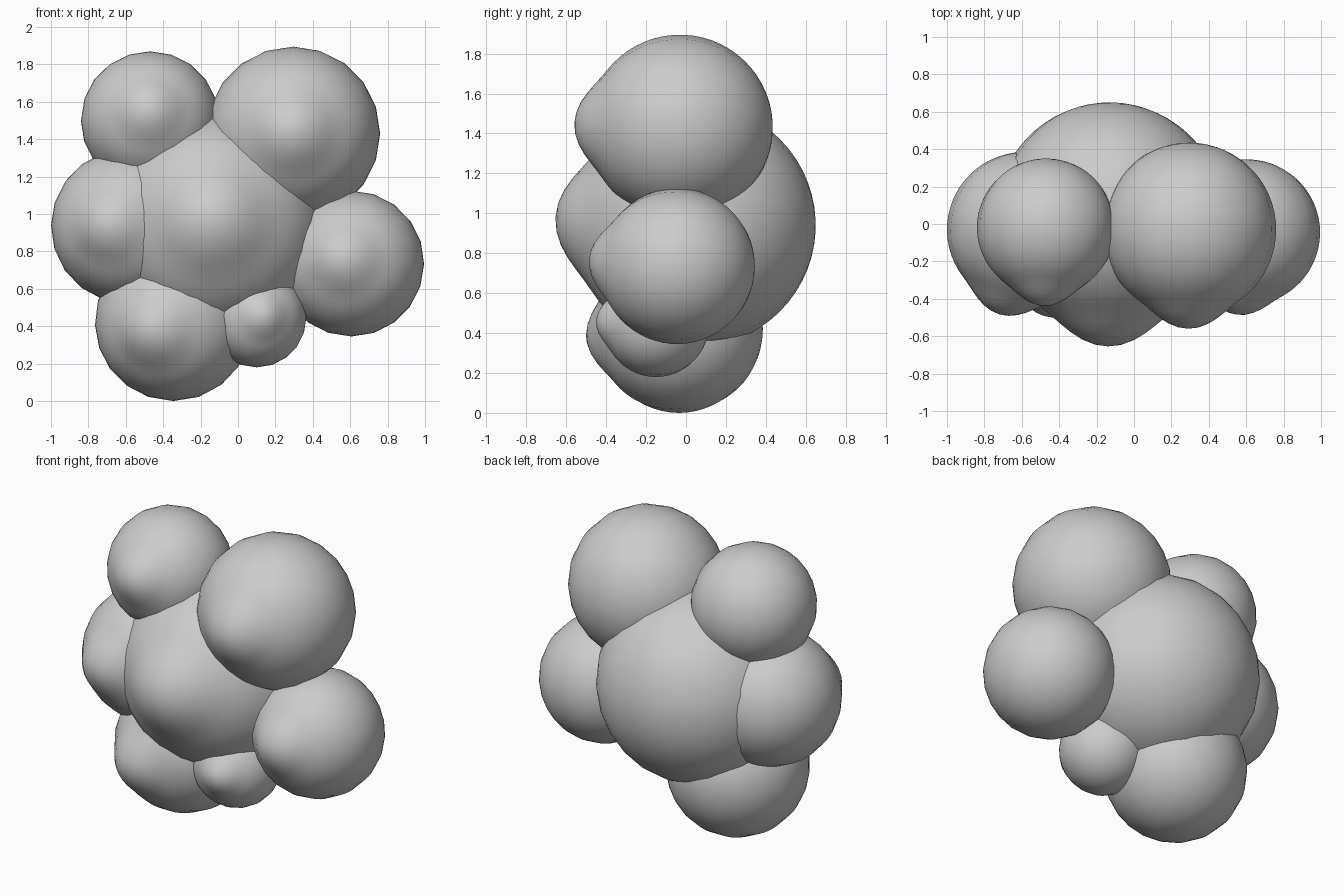
import bpy, bmesh, math
from mathutils import Vector

if "Cube" in bpy.data.objects:
    bpy.data.objects.remove(bpy.data.objects["Cube"])

SEGS, RINGS = 20, 30
BUMP_HEIGHT, BUMP_ANGLE = 0.14, math.radians(36)


def lobe(name, centre, radius, tip_x, tip_z):
    """Ball with a soft rounded tip; tip_x, tip_z is where the tip sits in front view."""
    bm = bmesh.new()
    rings = []
    for i in range(RINGS + 1):
        t = math.pi * i / RINGS
        r = radius
        if t < BUMP_ANGLE:
            r *= 1 + BUMP_HEIGHT * 0.5 * (1 + math.cos(math.pi * t / BUMP_ANGLE))
        if i in (0, RINGS):
            rings.append([bm.verts.new((0, 0, r * math.cos(t)))])
        else:
            rings.append([bm.verts.new((r * math.sin(t) * math.cos(a),
                                        r * math.sin(t) * math.sin(a),
                                        r * math.cos(t)))
                          for a in (2 * math.pi * k / SEGS for k in range(SEGS))])
    for a, b in zip(rings, rings[1:]):
        for k in range(SEGS):
            n = (k + 1) % SEGS
            if len(a) == 1:
                bm.faces.new((a[0], b[k], b[n]))
            elif len(b) == 1:
                bm.faces.new((a[k], b[0], a[n]))
            else:
                bm.faces.new((a[k], b[k], b[n], a[n]))
    bmesh.ops.recalc_face_normals(bm, faces=bm.faces)
    for f in bm.faces:
        f.smooth = True
    mesh = bpy.data.meshes.new(name)
    bm.to_mesh(mesh)
    bm.free()
    obj = bpy.data.objects.new(name, mesh)
    bpy.context.collection.objects.link(obj)
    # aim the tip towards the front
    reach = radius * (1 + BUMP_HEIGHT)
    dx, dz = (tip_x - centre[0]) / reach, (tip_z - centre[2]) / reach
    aim = Vector((dx, -math.sqrt(1 - dx * dx - dz * dz), dz))
    obj.rotation_euler = aim.to_track_quat('Z', 'Y').to_euler()
    obj.location = centre
    return obj


# large middle lobe and the ring of smaller lobes around it
lobe("centre_lobe", (-0.13, 0.04, 0.94), 0.61, -0.14, 0.98)
lobe("top_left_lobe", (-0.47, -0.02, 1.50), 0.37, -0.48, 1.57)
lobe("top_right_lobe", (0.295, -0.03, 1.43), 0.465, 0.29, 1.45)
lobe("right_lobe", (0.605, -0.045, 0.735), 0.39, 0.55, 0.77)
lobe("left_lobe", (-0.585, -0.03, 0.935), 0.415, -0.72, 0.95)
lobe("bottom_left_lobe", (-0.345, -0.035, 0.42), 0.42, -0.48, 0.37)
lobe("small_bottom_lobe", (0.10, -0.15, 0.445), 0.265, 0.14, 0.46)
